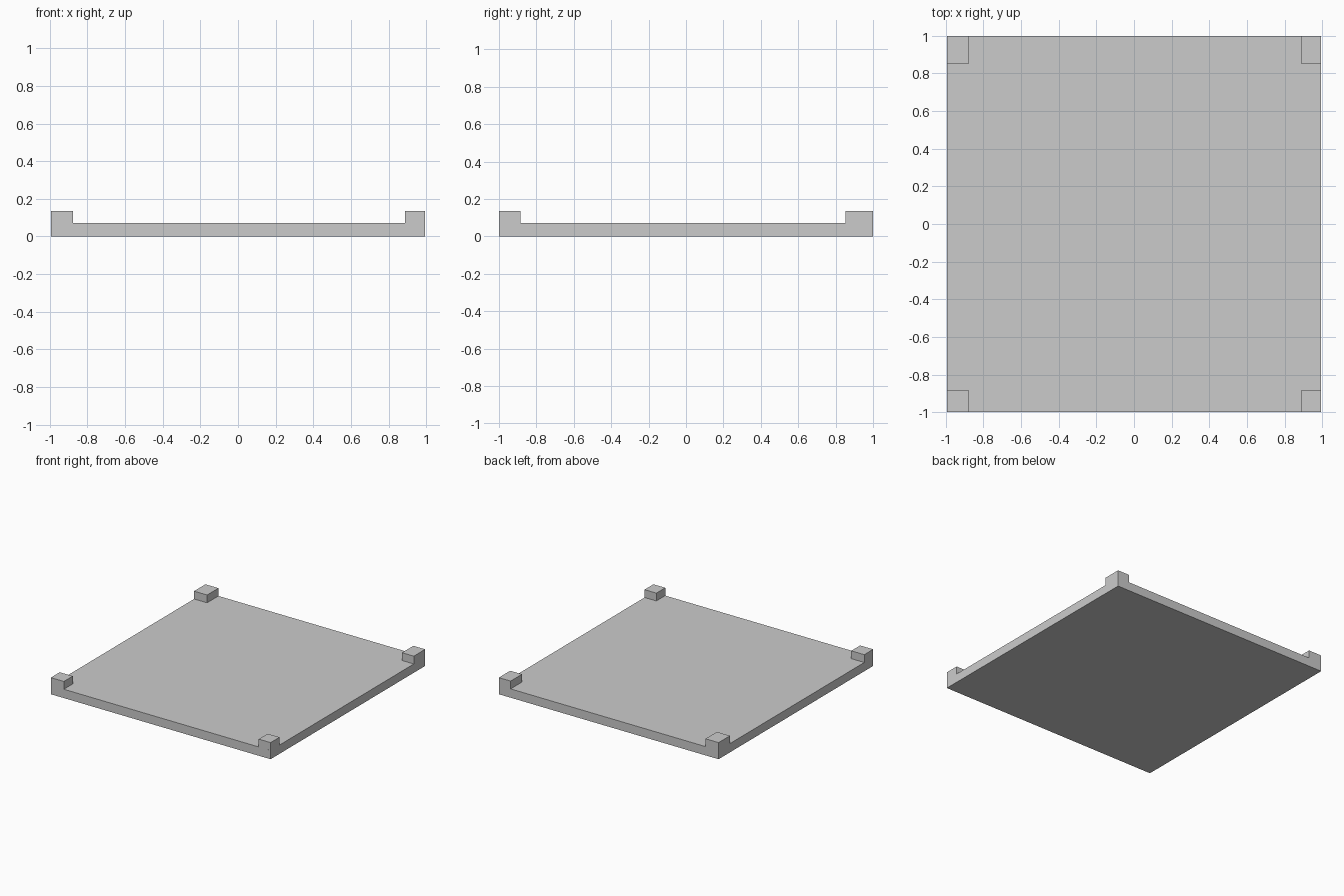
import bpy
import bmesh
from math import radians

if "Cube" in bpy.data.objects:
    bpy.data.objects.remove(bpy.data.objects["Cube"])

# Cut lines of the slab: outer edges and inner edges of the corner blocks
XS = (-0.995, -0.877, 0.888, 0.995)
YS = (-1.0, -0.885, 0.853, 1.0)
SLAB_TOP, BLOCK_TOP = 0.072, 0.136


def raise_faces(bm, faces, height):
    """Extrude faces as one region straight up by height."""
    out = bmesh.ops.extrude_face_region(bm, geom=faces)["geom"]
    verts = [g for g in out if isinstance(g, bmesh.types.BMVert)]
    bmesh.ops.translate(bm, verts=verts, vec=(0, 0, height))
    return [g for g in out if isinstance(g, bmesh.types.BMFace)]


bm = bmesh.new()

# Footprint: 3 x 3 cells
grid = [[bm.verts.new((x, y, 0)) for x in XS] for y in YS]
cells = [bm.faces.new((grid[j][i], grid[j][i + 1], grid[j + 1][i + 1], grid[j + 1][i]))
         for j in range(3) for i in range(3)]

# Slab: keep a copy of the footprint as the underside
bottom = bmesh.ops.duplicate(bm, geom=cells)["geom"]
bottom = [g for g in bottom if isinstance(g, bmesh.types.BMFace)]
bmesh.ops.reverse_faces(bm, faces=bottom)
top = raise_faces(bm, cells, SLAB_TOP)
bmesh.ops.delete(bm, geom=[f for f in cells if f.is_valid], context='FACES')
bmesh.ops.remove_doubles(bm, verts=bm.verts[:], dist=1e-5)

# Corner blocks: raise the four corner cells
top = [f for f in bm.faces if all(v.co.z > SLAB_TOP - 1e-4 for v in f.verts)]
corners = []
for f in top:
    c = f.calc_center_median()
    if abs(c.x) > 0.8 and abs(c.y) > 0.8:
        corners.append(f)
raise_faces(bm, corners, BLOCK_TOP - SLAB_TOP)

# Merge flat neighbours into clean planar faces
bmesh.ops.dissolve_limit(bm, angle_limit=radians(1), verts=bm.verts[:], edges=bm.edges[:])
bmesh.ops.recalc_face_normals(bm, faces=bm.faces[:])

mesh = bpy.data.meshes.new("slab_with_corner_blocks")
bm.to_mesh(mesh)
bm.free()
slab = bpy.data.objects.new("slab_with_corner_blocks", mesh)
bpy.context.collection.objects.link(slab)
